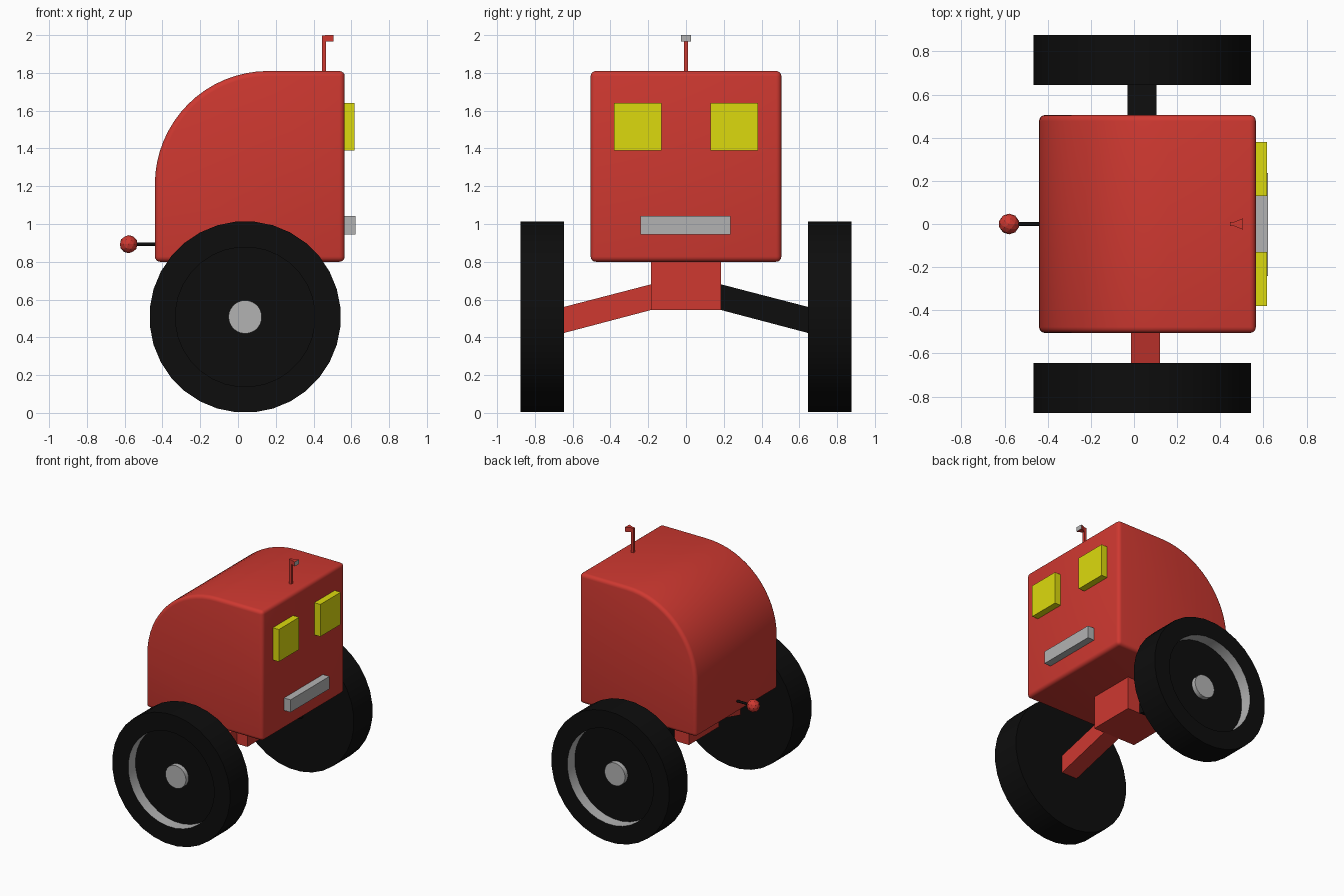
import bpy, bmesh
from math import pi, sin, cos, radians
from mathutils import Matrix

if "Cube" in bpy.data.objects:
    bpy.data.objects.remove(bpy.data.objects["Cube"])


def material(name, rgb):
    m = bpy.data.materials.new(name)
    m.diffuse_color = (*rgb, 1)
    m.use_nodes = True
    m.node_tree.nodes["Principled BSDF"].inputs["Base Color"].default_value = m.diffuse_color
    return m


RED = material("red", (0.62, 0.04, 0.03))
BLACK = material("black", (0.004, 0.004, 0.004))
YELLOW = material("yellow", (0.72, 0.7, 0.004))
GREY = material("grey", (0.45, 0.45, 0.45))


def finish(name, bm, mats, smooth=False):
    bmesh.ops.recalc_face_normals(bm, faces=bm.faces[:])
    me = bpy.data.meshes.new(name)
    bm.to_mesh(me)
    bm.free()
    for m in mats:
        me.materials.append(m)
    ob = bpy.data.objects.new(name, me)
    bpy.context.collection.objects.link(ob)
    if smooth:
        bpy.ops.object.select_all(action='DESELECT')
        ob.select_set(True)
        bpy.context.view_layer.objects.active = ob
        bpy.ops.object.shade_smooth_by_angle(angle=radians(35))
    return ob


def loft(bm, a, b):
    """Closed solid between two matching outlines."""
    va, vb = [bm.verts.new(p) for p in a], [bm.verts.new(p) for p in b]
    n = len(va)
    bm.faces.new(va)
    bm.faces.new(vb[::-1])
    for i in range(n):
        bm.faces.new((va[i], va[(i + 1) % n], vb[(i + 1) % n], vb[i]))


def box(name, x, y, z, mat):
    bm = bmesh.new()
    rect = [(x[0], y[0]), (x[1], y[0]), (x[1], y[1]), (x[0], y[1])]
    loft(bm, [(*p, z[0]) for p in rect], [(*p, z[1]) for p in rect])
    return finish(name, bm, [mat])


def lathe(name, centre, side, rings, mats, seg=32):
    """Spin (radius, y, material) rings about the y axis; ends are capped."""
    bm = bmesh.new()
    loops = []
    for r, y, _ in rings:
        loops.append([bm.verts.new((centre[0] + r * cos(2 * pi * (i + .5) / seg), side * y,
                                    centre[1] + r * sin(2 * pi * (i + .5) / seg)))
                      for i in range(seg)])
    for k in range(len(loops) - 1):
        for i in range(seg):
            j = (i + 1) % seg
            f = bm.faces.new((loops[k][i], loops[k][j], loops[k + 1][j], loops[k + 1][i]))
            f.material_index = rings[k][2]
    bm.faces.new(loops[0])
    bm.faces.new(loops[-1]).material_index = rings[-1][2]
    return finish(name, bm, mats, True)


# Body: box with one large rounded back corner and softly bevelled edges
profile = [(0.565, 1.81), (0.565, 0.80), (-0.44, 0.80)]
profile += [(0.16 - 0.6 * cos(pi / 2 * i / 16), 1.21 + 0.6 * sin(pi / 2 * i / 16)) for i in range(17)]
bm = bmesh.new()
loft(bm, [(x, -0.505, z) for x, z in profile], [(x, 0.505, z) for x, z in profile])
bmesh.ops.recalc_face_normals(bm, faces=bm.faces[:])
sharp = [e for e in bm.edges if e.calc_face_angle() > radians(50)]
bmesh.ops.bevel(bm, geom=sharp, offset=0.028, segments=4, profile=0.5, affect='EDGES')
finish("body", bm, [RED], True)

# Face: eyes and mouth
for s, n in ((-1, "left"), (1, "right")):
    box(n + "_eye", (0.56, 0.617), sorted((s * 0.13, s * 0.38)), (1.39, 1.64), YELLOW)
box("mouth", (0.56, 0.621), (-0.242, 0.236), (0.945, 1.042), GREY)

# Periscope: thin post with a flared, grey-tipped head
box("periscope_post", (0.445, 0.465), (-0.01, 0.01), (1.79, 1.999), RED)
bm = bmesh.new()
loft(bm, [(0.46, y, z) for y, z in ((-.008, 1.966), (.008, 1.966), (.008, 2.0), (-.008, 2.0))],
     [(0.506, y, z) for y, z in ((-.027, 1.965), (.027, 1.965), (.027, 2.0), (-.027, 2.0))])
bm.faces.ensure_lookup_table()
bm.faces[1].material_index = 1
finish("periscope_head", bm, [RED, GREY])

# Tail: thin rod and faceted ball
bm = bmesh.new()
bmesh.ops.create_cone(bm, cap_ends=True, segments=12, radius1=0.009, radius2=0.009, depth=0.15,
                      matrix=Matrix.Translation((-0.495, 0, 0.893)) @ Matrix.Rotation(pi / 2, 4, 'Y'))
finish("tail_rod", bm, [BLACK], True)
bm = bmesh.new()
bmesh.ops.create_icosphere(bm, subdivisions=2, radius=0.048,
                           matrix=Matrix.Translation((-0.579, 0, 0.893)))
finish("tail_ball", bm, [RED])

# Neck under the body
box("neck", (-0.155, 0.21), (-0.185, 0.185), (0.545, 0.81), RED)

# Slanted axle arms, wheels and hubs
C = (0.038, 0.508)
for s, n, mat, x0, x1 in ((-1, "left", RED, -0.015, 0.12), (1, "right", BLACK, -0.03, 0.105)):
    bm = bmesh.new()
    loft(bm, [(x, s * 0.18, z) for x, z in ((x0, .546), (x1, .546), (x1, .682), (x0, .682))],
         [(x, s * 0.65, z) for x, z in ((x0, .422), (x1, .422), (x1, .56), (x0, .56))])
    finish(n + "_arm", bm, [mat])
    lathe(n + "_wheel", C, s, [(0.507, 0.645, 0), (0.507, 0.875, 0), (0.37, 0.875, 1), (0.37, 0.785, 0)],
          [BLACK, GREY])
    lathe(n + "_hub", C, s, [(0.088, 0.78, 0), (0.088, 0.82, 0)], [GREY])
